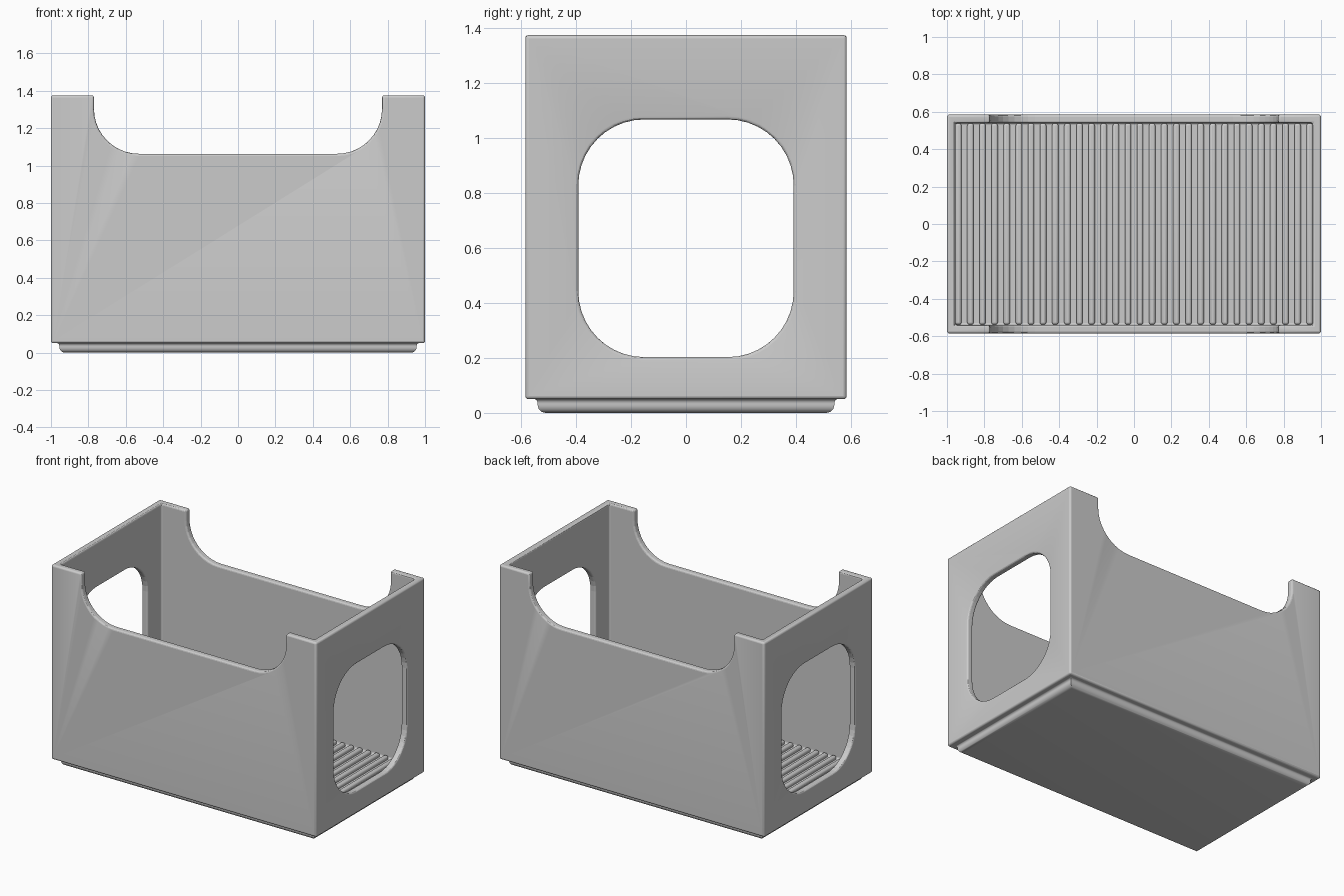
import bpy, bmesh, math
from mathutils import Vector

cube = bpy.data.objects.get("Cube")
if cube:
    bpy.data.objects.remove(cube, do_unlink=True)

grey = bpy.data.materials.new("plain_grey")
grey.use_nodes = True
colour = (0.6, 0.6, 0.6, 1)
grey.diffuse_color = colour
grey.node_tree.nodes["Principled BSDF"].inputs["Base Color"].default_value = colour

HX, HY, TOP = 1.0, 0.585, 1.375      # outer half sizes and rim height
WALL, SHELL_Z, FLOOR = 0.045, 0.05, 0.095


def finish(name, bm):
    bmesh.ops.recalc_face_normals(bm, faces=bm.faces)
    mesh = bpy.data.meshes.new(name)
    bm.to_mesh(mesh)
    bm.free()
    mesh.materials.append(grey)
    obj = bpy.data.objects.new(name, mesh)
    bpy.context.collection.objects.link(obj)
    return obj


def box(name, hx, hy, z0, z1):
    bm = bmesh.new()
    bmesh.ops.create_cube(bm, size=1)
    for v in bm.verts:
        v.co = (v.co.x * 2 * hx, v.co.y * 2 * hy, z0 + (v.co.z + 0.5) * (z1 - z0))
    return finish(name, bm)


def rounded_prism(name, half, z0, z1, radius, depth, along_x, steps=10):
    """Rounded rectangle in the width/height plane, extruded through the box."""
    bm = bmesh.new()
    ring = []
    corners = [(1, z1), (-1, z1), (-1, z0), (1, z0)]
    for i, (side, z) in enumerate(corners):
        cu = side * (half - radius)
        cz = z - radius if z == z1 else z + radius
        for k in range(steps + 1):
            a = math.pi / 2 * (i + k / steps)
            u, w = cu + radius * math.cos(a), cz + radius * math.sin(a)
            ring.append(bm.verts.new((-depth, u, w) if along_x else (u, -depth, w)))
    face = bm.faces.new(ring)
    out = bmesh.ops.extrude_face_region(bm, geom=[face])
    move = Vector((2 * depth, 0, 0) if along_x else (0, 2 * depth, 0))
    bmesh.ops.translate(bm, vec=move, verts=[g for g in out["geom"] if isinstance(g, bmesh.types.BMVert)])
    return finish(name, bm)


def cut(obj, cutter):
    mod = obj.modifiers.new(cutter.name, "BOOLEAN")
    mod.operation, mod.solver, mod.object = "DIFFERENCE", "EXACT", cutter
    cutter.hide_render = True
    cutter.hide_set(True)


def bevel(obj, width, segments=3):
    mod = obj.modifiers.new("soft_edges", "BEVEL")
    mod.width, mod.segments = width, segments
    mod.limit_method, mod.angle_limit = "ANGLE", math.radians(40)
    mod.use_clamp_overlap = False


def smooth(obj):
    bpy.ops.object.select_all(action="DESELECT")
    obj.select_set(True)
    bpy.context.view_layer.objects.active = obj
    bpy.ops.object.shade_smooth_by_angle(angle=math.radians(35))


# Open shell with end windows and dipped long sides
shell = box("bin_shell", HX, HY, SHELL_Z, TOP)
cut(shell, box("inside_cutter", HX - WALL, HY - WALL, FLOOR, TOP + 0.5))
cut(shell, rounded_prism("end_window_cutter", 0.392, 0.203, 1.068, 0.24, 1.5, True))
cut(shell, rounded_prism("side_dip_cutter", 0.77, 1.063, 2.0, 0.24, 1.0, False))
bevel(shell, 0.012)

# Stacking foot: rounded bottom edge and a flared top where it meets the shell
bm = bmesh.new()
profile = [(0.03 * (1 - math.sin(a)), 0.03 * (1 - math.cos(a)))
           for a in (math.pi / 2 * k / 6 for k in range(7))]
profile += [(0.015 * (math.cos(a) - 1), 0.035 + 0.016 * math.sin(a))
            for a in (math.pi / 2 * k / 4 for k in range(5))]
rings = []
for inset, z in profile:
    x, y = 0.955 - inset, 0.54 - inset
    rings.append([bm.verts.new((sx * x, sy * y, z)) for sx, sy in ((1, 1), (-1, 1), (-1, -1), (1, -1))])
bm.faces.new(rings[0])
bm.faces.new(rings[-1])
for low, high in zip(rings, rings[1:]):
    for i in range(4):
        j = (i + 1) % 4
        bm.faces.new((low[i], low[j], high[j], high[i]))
foot = finish("stacking_foot", bm)

# Row of rounded ribs across the floor
COUNT, PITCH = 30, 0.0648
bm = bmesh.new()
for n in range(COUNT):
    x = (n - (COUNT - 1) / 2) * PITCH
    made = bmesh.ops.create_cube(bm, size=1)["verts"]
    for v in made:
        v.co = (x + v.co.x * 0.034, v.co.y * 1.075, FLOOR + v.co.z * 0.044)
ribs = finish("floor_ribs", bm)
bevel(ribs, 0.012)

for part in (shell, foot, ribs):
    smooth(part)
